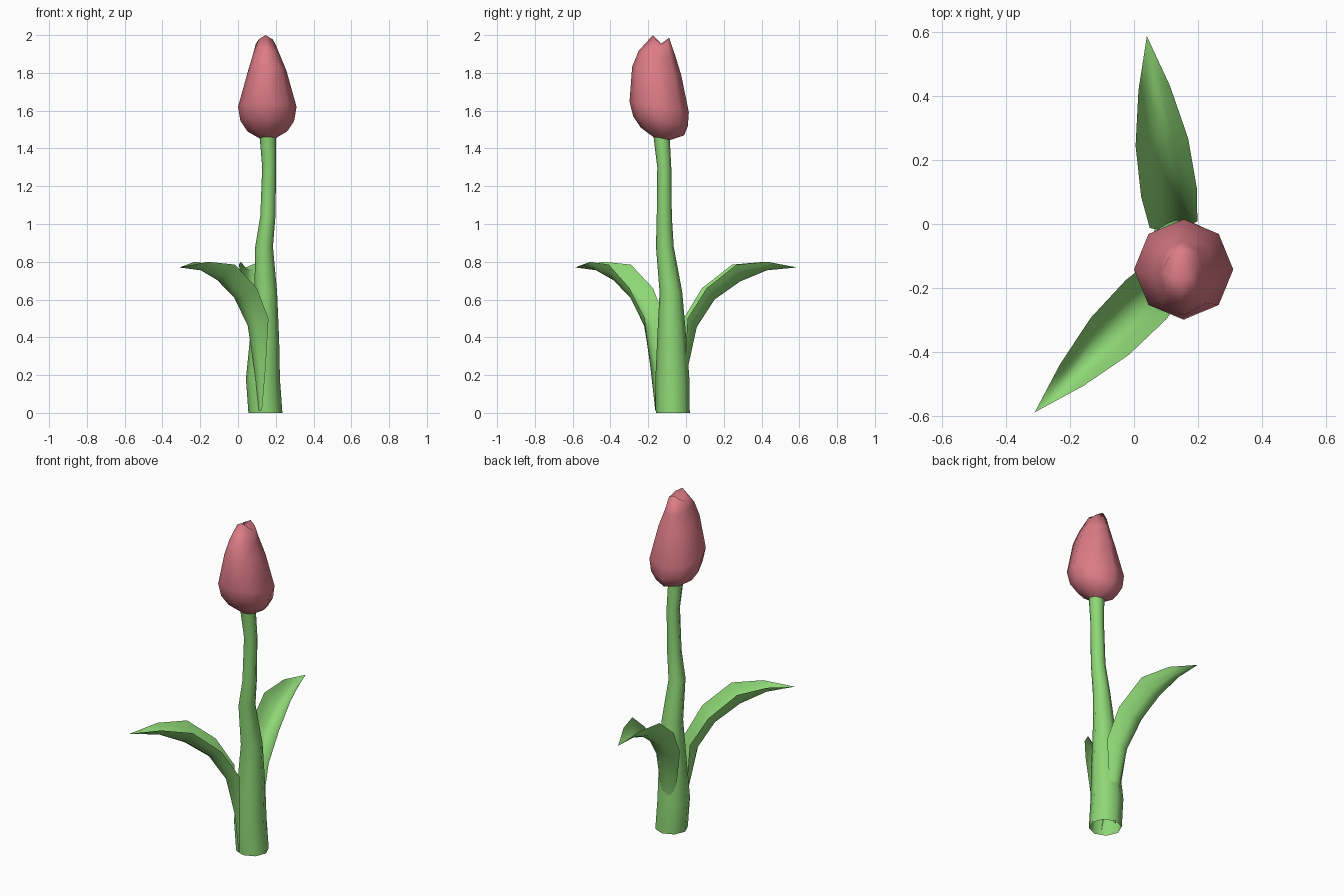
import bpy, bmesh, math
from mathutils import Vector

if "Cube" in bpy.data.objects:
    bpy.data.objects.remove(bpy.data.objects["Cube"])


def material(name, rgb):
    m = bpy.data.materials.new(name)
    m.diffuse_color = (*rgb, 1)
    m.use_nodes = True
    m.node_tree.nodes["Principled BSDF"].inputs["Base Color"].default_value = m.diffuse_color
    return m


GREEN = material("leaf_green", (0.27, 0.68, 0.18))
RED = material("petal_red", (0.72, 0.20, 0.24))


def skin(name, rows, mat, closed=True, cap=None):
    """Bridge equal-length rows of points into one smooth surface."""
    bm = bmesh.new()
    vs = [[bm.verts.new(p) for p in row] for row in rows]
    n = len(rows[0])
    for a, b in zip(vs, vs[1:]):
        for i in range(n if closed else n - 1):
            j = (i + 1) % n
            bm.faces.new((a[i], a[j], b[j], b[i]))
    if cap:
        c = bm.verts.new(cap)
        for i in range(n):
            bm.faces.new((vs[-1][i], vs[-1][(i + 1) % n], c))
    bmesh.ops.remove_doubles(bm, verts=bm.verts, dist=0.0005)
    me = bpy.data.meshes.new(name)
    bm.to_mesh(me)
    bm.free()
    me.materials.append(mat)
    for p in me.polygons:
        p.use_smooth = True
    ob = bpy.data.objects.new(name, me)
    bpy.context.collection.objects.link(ob)
    return ob


def ring(x, y, z, rx, ry, slope=0.0, lift=0.0):
    """Eight-sided ring, tilted along y, optionally raised front and back."""
    pts = []
    for i in range(8):
        a = i * math.pi / 4
        dx, dy = rx * math.cos(a), ry * math.sin(a)
        pts.append((x + dx, y + dy, z - slope * dy + lift * math.sin(a) ** 2))
    return pts


# Stem: hollow octagonal tube, wavy and tapering
STEM = [(0.145, -0.07, 0, 0.09), (0.132, -0.072, 0.18, 0.09),
        (0.14, -0.075, 0.38, 0.078), (0.147, -0.08, 0.64, 0.06),
        (0.138, -0.112, 0.88, 0.047), (0.158, -0.115, 1.04, 0.04),
        (0.165, -0.115, 1.3, 0.037), (0.157, -0.13, 1.47, 0.043)]
skin("stem", [ring(x, y, z, r, r) for x, y, z, r in STEM], GREEN)

# Flower: tilted closed bud with a pinched tip
BUD = [(0.156, -0.128, 1.453, 0.042, 0.045), (0.155, -0.125, 1.49, 0.105, 0.115),
       (0.155, -0.135, 1.545, 0.142, 0.145), (0.155, -0.142, 1.62, 0.155, 0.157),
       (0.155, -0.155, 1.81, 0.102, 0.130), (0.150, -0.152, 1.90, 0.070, 0.098)]
rows = [ring(*b, slope=0.18) for b in BUD]
rows.append(ring(0.146, -0.132, 1.952, 0.052, 0.043, 0.17, 0.041))
skin("flower", rows, RED, cap=(0.146, -0.132, 1.955))

# Leaf sections: midrib reach, midrib height, edge reach, edge height, half width
LEAF = [(0.0, 0.01, -0.005, 0.015, 0.012), (0.02, 0.23, 0.0, 0.25, 0.045),
        (0.07, 0.455, 0.01, 0.50, 0.075), (0.165, 0.60, 0.11, 0.66, 0.088),
        (0.30, 0.695, 0.27, 0.785, 0.083), (0.445, 0.755, 0.44, 0.80, 0.05),
        (0.605, 0.77, 0.605, 0.77, 0.0)]


def leaf(name, base, tip):
    """Channelled leaf arching from base towards tip."""
    base = Vector(base)
    d = (Vector(tip) - base).normalized()
    side = Vector((-d.y, d.x))
    rows = []
    for mr, mz, er, ez, w in LEAF:
        row = []
        for t in (-1, -0.8, -0.4, 0, 0.4, 0.8, 1):
            k = t * t
            p = base + d * (mr + (er - mr) * k) + side * (w * t)
            row.append((p.x, p.y, mz + (ez - mz) * k))
        rows.append(row)
    skin(name, rows, GREEN, closed=False)


leaf("front_leaf", (0.115, -0.158), (-0.31, -0.588))
leaf("back_leaf", (0.125, -0.012), (0.04, 0.588))
